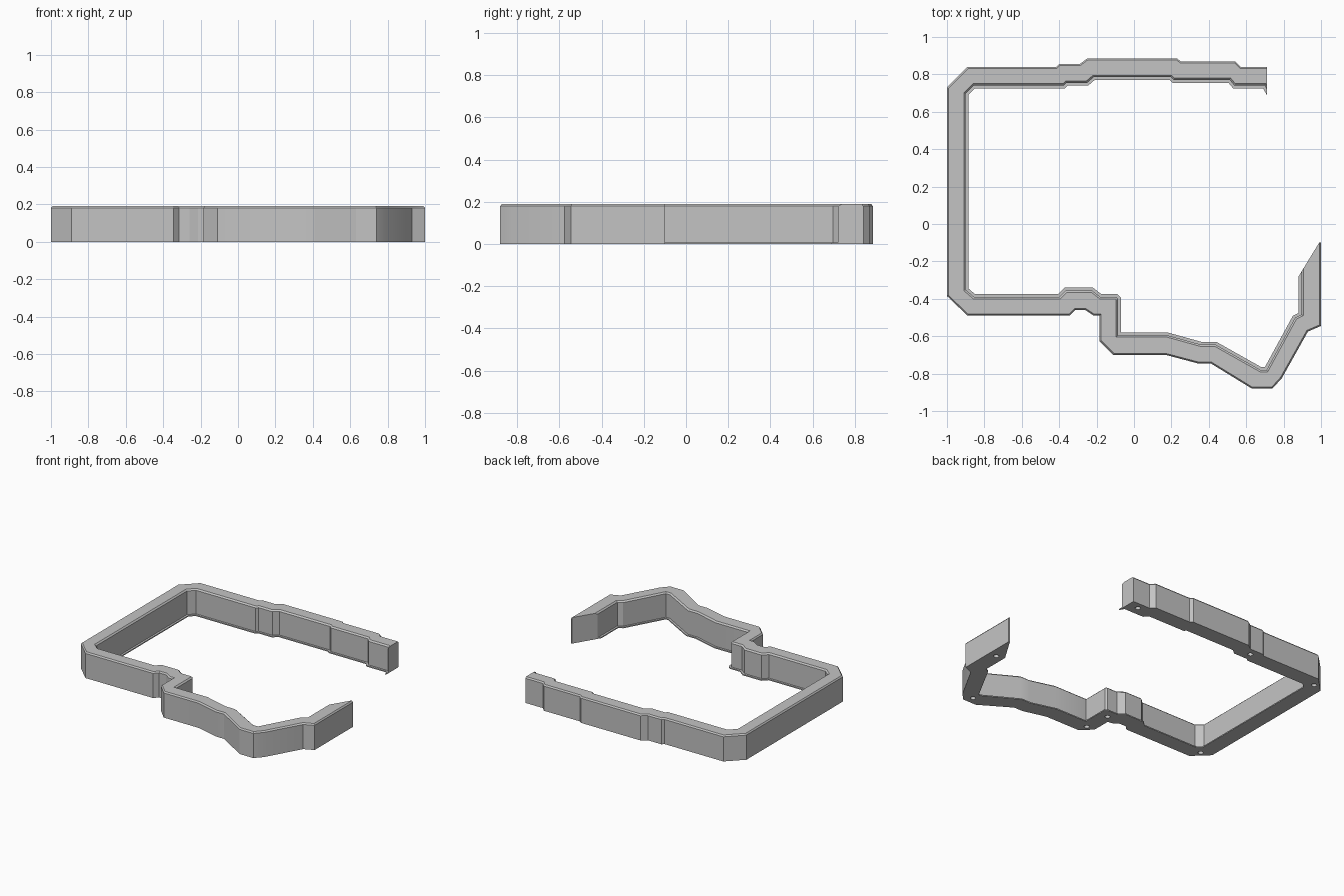
import bpy
import bmesh
from math import radians
from mathutils import Vector

if "Cube" in bpy.data.objects:
    bpy.data.objects.remove(bpy.data.objects["Cube"], do_unlink=True)

HEIGHT = 0.19        # top of the wall
CHAMFER = 0.01       # bevel along both top edges
FLANGE = 0.015       # width of the foot on the inner side
FOOT = 0.008         # thickness of that foot

# Outer outline, counter-clockwise from the back end to the front end
OUTER = [(0.71, .84), (.57, .84), (.54, .87), (.25, .87), (.23, .885), (-.25, .885),
         (-.29, .855), (-.4, .855), (-.415, .84), (-.89, .84), (-1, .73), (-1, -.385),
         (-.89, -.49), (-.345, -.49), (-.315, -.46), (-.26, -.46), (-.215, -.49),
         (-.185, -.49), (-.185, -.625), (-.11, -.7), (.17, -.7), (.34, -.745),
         (.41, -.745), (.63, -.88), (.74, -.88), (.79, -.825), (.93, -.575),
         (1, -.545), (1, -.1)]

# Inner outline, from the pointed front end back to the flared back end
INNER = [(.99, -.1), (.88, -.28), (.88, -.475), (.85, -.49), (.7, -.765), (.68, -.765),
         (.44, -.63), (.36, -.63), (.18, -.58), (-.07, -.58), (-.07, -.395),
         (-.09, -.375), (-.175, -.375), (-.22, -.34), (-.37, -.34), (-.405, -.375),
         (-.85, -.375), (-.885, -.345), (-.885, .69), (-.85, .725), (-.37, .725),
         (-.355, .74), (-.245, .74), (-.21, .77), (.19, .77), (.205, .755),
         (.505, .755), (.53, .725), (.69, .725), (.71, .69)]

# Sockets in the underside
SOCKETS = [(.63, .79), (-.335, .8), (-.92, .76), (-.92, -.41),
           (-.14, -.44), (-.12, -.63), (.7, -.825), (.94, -.3)]


def edge_side(index):
    """Tell whether an outline edge is on the outer side, inner side or a cut end."""
    if index < len(OUTER) - 1:
        return "outer"
    if index <= len(OUTER) or index == len(OUTER) + len(INNER) - 1:
        return "end"
    return "inner"


def inset_outline(outline, distances):
    """Move every edge inward by its own distance and join them with mitres."""
    count = len(outline)
    lines = []
    for i, point in enumerate(outline):
        along = (outline[(i + 1) % count] - point).normalized()
        normal = Vector((-along.y, along.x))
        lines.append((normal, normal.dot(point) + distances[edge_side(i)]))
    result = []
    for i in range(count):
        (a, da), (b, db) = lines[i - 1], lines[i]
        det = a.x * b.y - a.y * b.x
        result.append(((da * b.y - db * a.y) / det, (db * a.x - da * b.x) / det))
    return result


def make_wall(name, material):
    """Stack inset copies of the outline and skin them into a solid wall."""
    outline = [Vector(p) for p in OUTER + INNER]
    levels = [(0, 0, 0),
              (FOOT, 0, 0),
              (FOOT, 0, FLANGE),
              (HEIGHT - CHAMFER, 0, FLANGE),
              (HEIGHT, CHAMFER * 0.8, FLANGE + CHAMFER)]
    bm = bmesh.new()
    rings = []
    for z, outer, inner in levels:
        distances = {"outer": outer, "inner": inner, "end": 0}
        rings.append([bm.verts.new((x, y, z))
                      for x, y in inset_outline(outline, distances)])
    for low, high in zip(rings, rings[1:]):
        for i in range(len(low)):
            j = (i + 1) % len(low)
            bm.faces.new((low[i], low[j], high[j], high[i]))
    bm.faces.new(reversed(rings[0]))
    bm.faces.new(rings[-1])
    # the step of the foot leaves doubled points on the outer side
    bmesh.ops.remove_doubles(bm, verts=bm.verts, dist=0.00001)
    bmesh.ops.recalc_face_normals(bm, faces=bm.faces)
    mesh = bpy.data.meshes.new(name)
    bm.to_mesh(mesh)
    bm.free()
    mesh.materials.append(material)
    obj = bpy.data.objects.new(name, mesh)
    bpy.context.collection.objects.link(obj)
    return obj


def make_socket_cutter(material):
    """One mesh holding all the round socket cutters."""
    bm = bmesh.new()
    for x, y in SOCKETS:
        made = bmesh.ops.create_cone(bm, cap_ends=True, segments=24,
                                     radius1=0.018, radius2=0.018, depth=0.12)
        bmesh.ops.translate(bm, verts=made["verts"], vec=(x, y, 0))
    mesh = bpy.data.meshes.new("socket_cutter")
    bm.to_mesh(mesh)
    bm.free()
    mesh.materials.append(material)
    obj = bpy.data.objects.new("socket_cutter", mesh)
    bpy.context.collection.objects.link(obj)
    obj.hide_render = True
    return obj


# Single grey material
grey = bpy.data.materials.new("light_grey")
grey.use_nodes = True
colour = (0.55, 0.55, 0.55, 1)
grey.diffuse_color = colour
grey.node_tree.nodes["Principled BSDF"].inputs["Base Color"].default_value = colour

# Wall with sockets drilled from below
wall = make_wall("perimeter_wall", grey)
cutter = make_socket_cutter(grey)
drill = wall.modifiers.new("sockets", 'BOOLEAN')
drill.operation = 'DIFFERENCE'
drill.solver = 'EXACT'
drill.object = cutter

bpy.ops.object.select_all(action='DESELECT')
wall.select_set(True)
bpy.context.view_layer.objects.active = wall
bpy.ops.object.modifier_apply(modifier=drill.name)
bpy.data.objects.remove(cutter, do_unlink=True)
bpy.ops.object.shade_smooth_by_angle(angle=radians(30))
